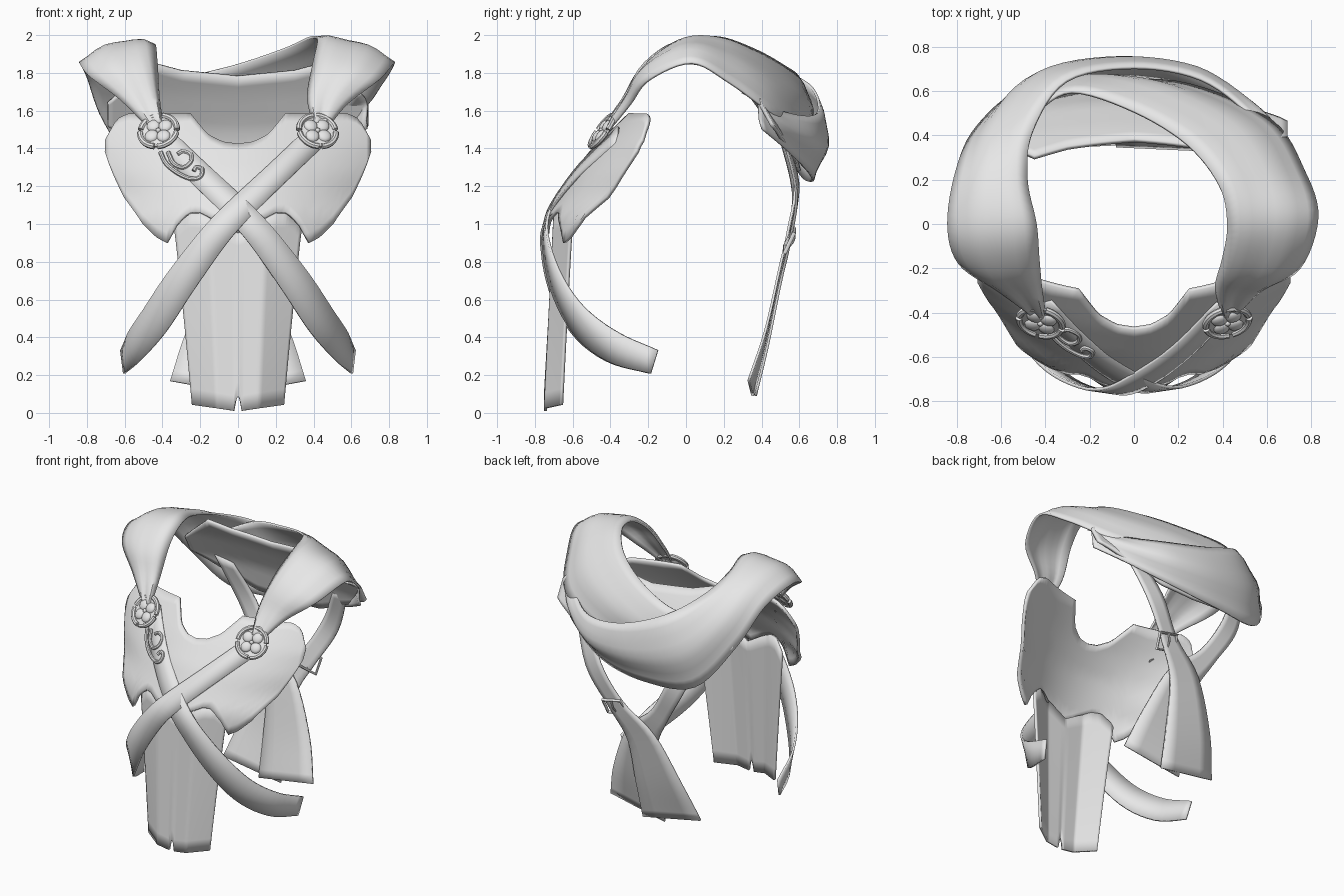
import bpy, bmesh, math
from mathutils import Vector, Matrix

if "Cube" in bpy.data.objects:
    bpy.data.objects.remove(bpy.data.objects["Cube"])

grey = bpy.data.materials.new("plain grey")
grey.diffuse_color = (0.8, 0.8, 0.8, 1)
grey.use_nodes = True
grey.node_tree.nodes["Principled BSDF"].inputs["Base Color"].default_value = grey.diffuse_color


def interp(pts, t):
    """Piecewise linear lookup in a list of (t, value)."""
    if t <= pts[0][0]:
        return pts[0][1]
    for (a, va), (b, vb) in zip(pts, pts[1:]):
        if t <= b:
            return va + (vb - va) * (t - a) / (b - a)
    return pts[-1][1]


def smooth_path(pts, sub):
    """Catmull-Rom resampling of a list of points."""
    p = [Vector(q) for q in pts]
    p = [2 * p[0] - p[1]] + p + [2 * p[-1] - p[-2]]
    out = []
    for i in range(1, len(p) - 2):
        a, b, c, d = p[i - 1:i + 3]
        for s in range(sub):
            t = s / sub
            out.append(0.5 * (2 * b + (c - a) * t + (2 * a - 5 * b + 4 * c - d) * t * t
                              + (3 * b - a - 3 * c + d) * t ** 3))
    return out + [p[-2]]


def finish(name, mesh, thick=0, angle=40):
    ob = bpy.data.objects.new(name, mesh)
    bpy.context.collection.objects.link(ob)
    mesh.materials.append(grey)
    if thick:
        m = ob.modifiers.new("thickness", 'SOLIDIFY')
        m.thickness, m.offset = thick, 0
    bpy.ops.object.select_all(action='DESELECT')
    ob.select_set(True)
    bpy.context.view_layer.objects.active = ob
    bpy.ops.object.shade_smooth_by_angle(angle=math.radians(angle))
    return ob


def grid(name, rows, thick):
    """Skin a list of equally long rows of points."""
    n = len(rows[0])
    faces = [(i * n + j, i * n + j + 1, (i + 1) * n + j + 1, (i + 1) * n + j)
             for i in range(len(rows) - 1) for j in range(n - 1)]
    me = bpy.data.meshes.new(name)
    me.from_pydata([tuple(v) for r in rows for v in r], [], faces)
    return finish(name, me, thick)


def loft(name, left, right, sub=6, across=8, bulge=0.0, pleat=0.0, thick=0.014):
    """Cloth between two edge curves, arched outward and pleated."""
    L, R = smooth_path(left, sub), smooth_path(right, sub)
    mid = [(a + b) / 2 for a, b in zip(L, R)]
    rows = []
    for i, (a, b) in enumerate(zip(L, R)):
        tan = mid[min(i + 1, len(mid) - 1)] - mid[max(i - 1, 0)]
        nor = tan.cross(b - a).normalized()
        if nor.dot(Vector((mid[i].x, mid[i].y, 0.6))) < 0:
            nor = -nor
        w = min(1, (b - a).length / 0.3)
        rows.append([a.lerp(b, j / across) + nor * (
            bulge * w * math.sin(math.pi * (j / across) ** 0.75)
            + pleat * math.sin(3.2 * math.pi * j / across + i * 0.06))
            for j in range(across + 1)])
    return grid(name, rows, thick)


def strap(name, pts, widths, thick=0.014):
    """Flat band following a centre line, lying against the body."""
    P = smooth_path(pts, 5)
    W = smooth_path([(w, 0, 0) for w in widths], 5)
    rows = []
    for i, p in enumerate(P):
        tan = (P[min(i + 1, len(P) - 1)] - P[max(i - 1, 0)]).normalized()
        lift = max(0, min(0.5, (p.z - 0.9) * 2))
        side = tan.cross(Vector((p.x, p.y * 1.4, lift))).normalized() * W[i].x / 2
        rows.append([p - side, p, p + side])
    return grid(name, rows, thick)


def tube(name, pts, r, closed=False, mat=None, sub=6):
    cu = bpy.data.curves.new(name, 'CURVE')
    cu.dimensions, cu.bevel_depth, cu.bevel_resolution = '3D', r, 2
    cu.use_fill_caps = True
    P = [Vector(q) for q in pts] if closed else smooth_path(pts, sub)
    sp = cu.splines.new('POLY')
    sp.points.add(len(P) - 1)
    for q, v in zip(sp.points, P):
        v = mat @ v if mat else v
        q.co = (*v, 1)
    sp.use_cyclic_u = closed
    tmp = bpy.data.objects.new("tmp", cu)
    bpy.context.collection.objects.link(tmp)
    me = bpy.data.meshes.new_from_object(tmp.evaluated_get(bpy.context.evaluated_depsgraph_get()))
    bpy.data.objects.remove(tmp)
    me.materials.clear()
    return finish(name, me)


# chest plate: curved sheet with neck scoop and arched lower edge
CENTRE = [(0.9, -0.735), (1.03, -0.73), (1.27, -0.59), (1.42, -0.47), (1.58, -0.32)]
CURVE = [(0.9, 0.66), (1.15, 0.7), (1.4, 0.48), (1.58, 0.36)]


def chest_y(x, z):
    return interp(CENTRE, z) + interp(CURVE, z) * x * x


TOP = [(0, 1.42), (.08, 1.43), (.16, 1.47), (.21, 1.53), (.25, 1.58), (.58, 1.58), (.64, 1.55), (.7, 1.44)]
BOT = [(0, .95), (.1, 1.01), (.2, 1.06), (.26, 1.06), (.32, 1.0), (.375, .9), (.43, .93),
       (.5, 1.0), (.6, 1.14), (.66, 1.27), (.7, 1.38)]
rows = []
for i in range(-28, 29):
    x = i * 0.025
    b, t = interp(BOT, abs(x)), interp(TOP, abs(x))
    zs = [b + (t - b) * j / 12 for j in range(13)]
    rows.append([(x, chest_y(x, z), z) for z in zs])
grid("chest_plate", rows, 0.02)

# front tabard: creased panel with a small notch at the hem
rows = []
for i in range(-24, 25):
    u = i / 24
    col = []
    for j in range(13):
        v = j / 12
        x = u * (0.24 + 0.095 * v)
        low = 0.09 if i == 0 else 0.07 if abs(i) == 1 else 0.008 + 0.035 * abs(u)
        z = low + (interp(BOT, abs(x)) + 0.005 - low) * v
        col.append((x, -0.745 + 0.05 * v + 0.16 * max(0, abs(u) - 0.45), z))
    rows.append(col)
grid("front_tabard", rows, 0.016)

# back plate: yoke behind the neck
BTOP = [(0, 1.78), (.3, 1.81), (.45, 1.85), (.6, 1.72), (.69, 1.64)]
BBOT = [(0, 1.28), (.25, 1.3), (.5, 1.42), (.69, 1.52)]
BY = [(1.28, .60), (1.5, .54), (1.7, .43), (1.85, .33)]
rows = []
for i in range(-23, 24):
    x = i * 0.03
    b, t = interp(BBOT, abs(x)), interp(BTOP, abs(x))
    zs = [b + (t - b) * j / 10 for j in range(11)]
    rows.append([(x, interp(BY, z) - 0.15 * x * x, z) for z in zs])
grid("back_plate", rows, 0.02)

for s, side in ((1, "right"), (-1, "left")):
    # crossed front straps, starting under each brooch
    off = 0.016 if s > 0 else 0.007
    pts = [(s * x, chest_y(x, z) - off, z) for x, z in ((.42, 1.47), (.22, 1.28), (.02, 1.09))]
    pts += [(s * x, y - off + 0.02, z) for x, y, z in (
        (-.12, -.76, .94), (-.3, -.705, .70), (-.44, -.58, .49), (-.55, -.40, .35), (-.61, -.18, .27))]
    strap(side + "_front_strap", pts, [.13, .13, .14, .15, .17, .18, .17, .13])

    # crossed back straps widening into broad overlapping tails
    d = 0.008 * s
    edges = [[(s * x, y + d, z) for x, y, z in e] for e in (
        [(.39, .51, 1.48), (.26, .585, 1.22), (.11, .55, .97), (-.11, .505, .77), (-.27, .43, .44), (-.36, .34, .17)],
        [(.52, .49, 1.52), (.38, .575, 1.17), (.22, .54, .90), (.11, .49, .68), (.09, .425, .36), (.08, .36, .09)])]
    loft(side + "_back_strap", *edges, sub=5, across=4)

    # brooch: backing disc, four rim segments, four petals and a stud
    M = Matrix.Translation((s * .42, -.44, 1.49)) @ Vector((s * .2, -.75, .55)).to_track_quat('Z', 'Y').to_matrix().to_4x4()
    bm = bmesh.new()
    bmesh.ops.create_cone(bm, cap_ends=True, segments=32, radius1=.1, radius2=.1, depth=.012, matrix=M)
    for k in range(4):
        R = Matrix.Rotation(math.pi / 4 + k * math.pi / 2, 4, 'Z')
        bmesh.ops.create_uvsphere(bm, u_segments=16, v_segments=8, radius=1,
                                  matrix=M @ R @ Matrix.Translation((.046, 0, .006)) @ Matrix.Diagonal((.037, .036, .018, 1)))
        arc = [(.1 * math.cos(a), .1 * math.sin(a), .004)
               for a in (k * math.pi / 2 + .09 + q * .28 for q in range(6))]
        tube(side + "_brooch_rim", arc, .016, mat=M, sub=3)
    bmesh.ops.create_uvsphere(bm, u_segments=12, v_segments=6, radius=.014, matrix=M @ Matrix.Translation((0, 0, .01)))
    me = bpy.data.meshes.new("brooch")
    bm.to_mesh(me)
    bm.free()
    finish(side + "_brooch", me)

# scroll ornament hanging from the left brooch
scrolls = ([(-.41, 1.38), (-.38, 1.32), (-.32, 1.27), (-.25, 1.24), (-.20, 1.25), (-.19, 1.29), (-.22, 1.30), (-.235, 1.28)],
           [(-.37, 1.38), (-.34, 1.32), (-.29, 1.30), (-.25, 1.33), (-.25, 1.37), (-.29, 1.385), (-.32, 1.37)])
for path in scrolls:
    tube("scroll_ornament", [(x, chest_y(x, z) - .02, z) for x, z in path], .012)

# left scarf: over the shoulder, then low and outermost across the back
loft("left_scarf",
     [(-.40, -.41, 1.53), (-.42, -.28, 1.67), (-.43, -.15, 1.85), (-.44, 0, 1.94), (-.48, .2, 1.91), (-.45, .42, 1.84),
      (-.30, .64, 1.74), (0, .70, 1.62), (.3, .65, 1.57), (.52, .49, 1.6), (.64, .3, 1.7)],
     [(-.47, -.40, 1.51), (-.62, -.30, 1.66), (-.79, -.18, 1.79), (-.84, 0, 1.86), (-.80, .25, 1.78), (-.71, .44, 1.54),
      (-.50, .61, 1.26), (-.15, .67, 1.23), (.2, .64, 1.28), (.5, .52, 1.4), (.68, .40, 1.5)],
     bulge=.06, pleat=.008)

# right scarf: over the shoulder, then high and close to the neck
loft("right_scarf",
     [(.40, -.41, 1.53), (.37, -.28, 1.67), (.40, -.15, 1.85), (.42, 0, 1.96), (.38, .17, 1.98),
      (.24, .35, 1.92), (0, .50, 1.84), (-.28, .59, 1.77), (-.45, .5, 1.7)],
     [(.47, -.40, 1.51), (.58, -.30, 1.64), (.75, -.2, 1.77), (.83, .03, 1.86), (.77, .24, 1.75),
      (.62, .47, 1.58), (.25, .63, 1.48), (-.1, .64, 1.4), (-.4, .56, 1.42)],
     bulge=.05, pleat=.008)

# buckle on the right back strap
B = Matrix.Translation((.18, .55, .92)) @ Matrix.Rotation(math.radians(12), 4, 'Y') @ Matrix.Rotation(math.radians(-25), 4, 'X')
tube("buckle_frame", [(-.08, 0, -.06), (.08, 0, -.06), (.07, 0, .05), (-.07, 0, .05)], .011, closed=True, mat=B)
tube("buckle_pin", [(0, .005, .05), (0, .02, 0), (0, .005, -.065)], .007, mat=B)
